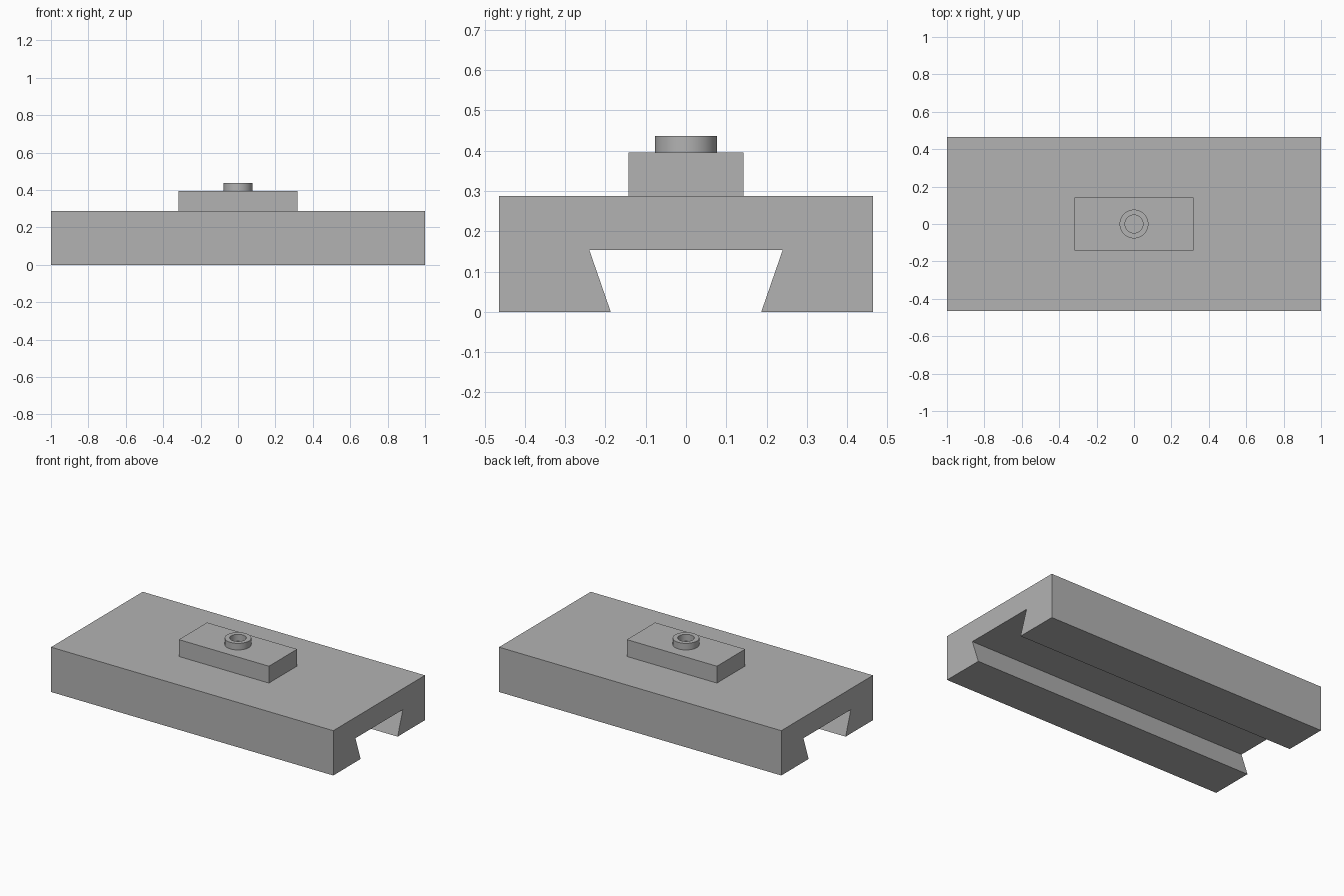
import bpy, bmesh, math

if "Cube" in bpy.data.objects:
    bpy.data.objects.remove(bpy.data.objects["Cube"])

grey = bpy.data.materials.new("plain grey")
grey.diffuse_color = (0.45, 0.45, 0.45, 1)
grey.use_nodes = True
grey.node_tree.nodes["Principled BSDF"].inputs["Base Color"].default_value = grey.diffuse_color


def finish(name, bm):
    bmesh.ops.recalc_face_normals(bm, faces=bm.faces)
    mesh = bpy.data.meshes.new(name)
    bm.to_mesh(mesh)
    bm.free()
    mesh.materials.append(grey)
    obj = bpy.data.objects.new(name, mesh)
    bpy.context.collection.objects.link(obj)
    return obj


def extrude_x(name, profile, half_length):
    """Extrude a closed (y, z) profile along x, centred on x = 0."""
    bm = bmesh.new()
    face = bm.faces.new([bm.verts.new((-half_length, y, z)) for y, z in profile])
    new = bmesh.ops.extrude_face_region(bm, geom=[face])["geom"]
    verts = [v for v in new if isinstance(v, bmesh.types.BMVert)]
    bmesh.ops.translate(bm, verts=verts, vec=(2 * half_length, 0, 0))
    return finish(name, bm)


# Slide body with a dovetail slot along its underside
half = [(0.464, 0.287), (0.464, 0), (0.187, 0), (0.24, 0.153)]
extrude_x("dovetail_slide", half + [(-y, z) for y, z in reversed(half)], 1.0)

# Raised pad on top
pad = [(0.143, 0.287), (0.143, 0.395), (-0.143, 0.395), (-0.143, 0.287)]
extrude_x("raised_pad", pad, 0.319)

# Hollow boss: outer wall, rim and bore wall lofted between rings
SIDES = 64
bm = bmesh.new()
rings = []
for radius, z in [(0.077, 0.395), (0.077, 0.437), (0.048, 0.437), (0.048, 0.395)]:
    angles = [2 * math.pi * i / SIDES for i in range(SIDES)]
    rings.append([bm.verts.new((radius * math.cos(a), radius * math.sin(a), z)) for a in angles])
for k in range(4):
    a, b = rings[k], rings[(k + 1) % 4]
    for i in range(SIDES):
        j = (i + 1) % SIDES
        bm.faces.new((a[i], a[j], b[j], b[i]))
boss = finish("hollow_boss", bm)
bpy.context.view_layer.objects.active = boss
boss.select_set(True)
bpy.ops.object.shade_smooth_by_angle(angle=math.radians(30))
